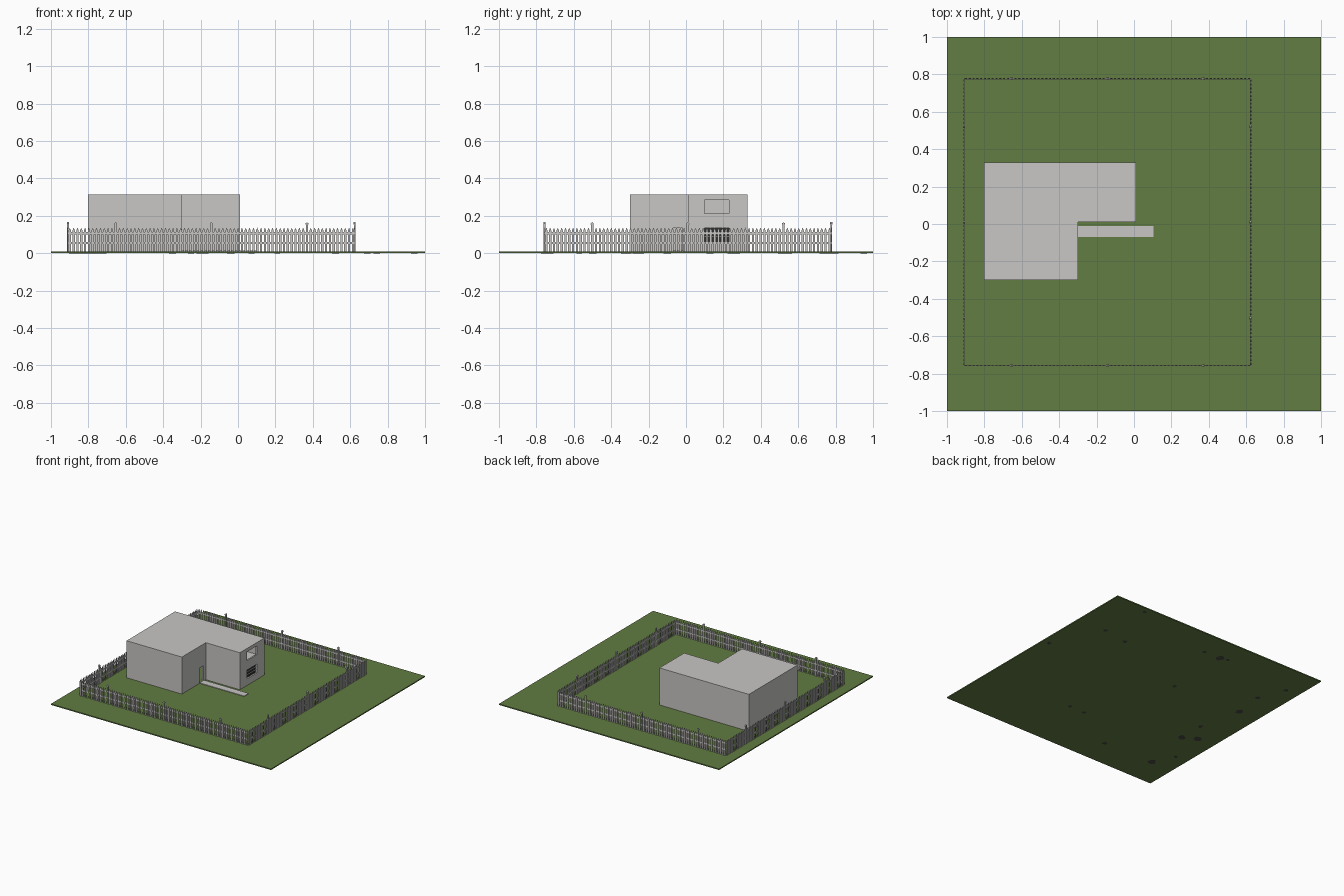
import bpy, bmesh, math, random
from mathutils import Matrix, Vector

if "Cube" in bpy.data.objects:
    bpy.data.objects.remove(bpy.data.objects["Cube"])

random.seed(4)


def material(name, rgb):
    m = bpy.data.materials.new(name)
    m.diffuse_color = (*rgb, 1)
    m.use_nodes = True
    m.node_tree.nodes["Principled BSDF"].inputs["Base Color"].default_value = m.diffuse_color
    return m


GRASS = material("grass_green", (0.122, 0.205, 0.054))
GREY = material("light_grey", (0.58, 0.57, 0.56))
DARK = material("dark_grey", (0.03, 0.03, 0.03))
STONE = material("stone_grey", (0.07, 0.075, 0.06))


def finish(bm, name, mat):
    bmesh.ops.recalc_face_normals(bm, faces=bm.faces)
    me = bpy.data.meshes.new(name)
    bm.to_mesh(me)
    bm.free()
    me.materials.append(mat)
    ob = bpy.data.objects.new(name, me)
    bpy.context.collection.objects.link(ob)
    return ob


def add_box(bm, lo, hi):
    lo, hi = Vector(lo), Vector(hi)
    mat = Matrix.Translation((lo + hi) / 2) @ Matrix.Diagonal((*(hi - lo), 1))
    bmesh.ops.create_cube(bm, size=1, matrix=mat)


def add_prism(bm, points, offset):
    face = bm.faces.new([bm.verts.new(p) for p in points])
    res = bmesh.ops.extrude_face_region(bm, geom=[face])
    verts = [v for v in res["geom"] if isinstance(v, bmesh.types.BMVert)]
    bmesh.ops.translate(bm, verts=verts, vec=offset)


def box(name, lo, hi, mat):
    bm = bmesh.new()
    add_box(bm, lo, hi)
    return finish(bm, name, mat)


G = 0.009  # top of the lawn

# Lawn slab and the path to the door
box("lawn", (-1, -1, 0), (1, 1, G), GRASS)
box("path", (-0.30, -0.07, G - 0.002), (0.105, -0.012, G + 0.005), GREY)

# Stones showing on the underside of the slab
bm = bmesh.new()
spots = [(-.82, .26), (-.74, -.32), (-.84, -.26), (-.19, .78), (-.80, -.74),
         (-.79, .51), (.52, .51), (.74, .55), (.07, -.50), (.94, .13),
         (-.20, .24), (-.74, -.10), (-.35, -.76), (.21, -.50), (-.04, .78),
         (-.25, .80), (-.88, .73), (.69, .95), (-.89, -.57)]
for i, (x, y) in enumerate(spots):
    r = 0.035 if i < 5 else 0.02
    pts = []
    for k in range(7):
        a, s = k * math.tau / 7, r * random.uniform(0.7, 1.1)
        pts.append((x + s * math.cos(a), y + s * math.sin(a), -0.0005))
    add_prism(bm, pts, (0, 0, 0.001))
finish(bm, "underside_stones", STONE)

# House: hollow L-shaped shell, open at the bottom
plan = [(-.803, -.30), (-.30, -.30), (-.30, .01), (.01, .01), (.01, .33), (-.803, .33)]
bm = bmesh.new()
add_prism(bm, [(x, y, G) for x, y in plan], (0, 0, 0.313 - G))
bm.faces.ensure_lookup_table()
bottom = [f for f in bm.faces if all(v.co.z < G + 0.001 for v in f.verts)]
house = None
bmesh.ops.recalc_face_normals(bm, faces=bm.faces)
bmesh.ops.delete(bm, geom=bottom, context='FACES_ONLY')
house = finish(bm, "house", GREY)
sol = house.modifiers.new("walls", 'SOLIDIFY')
sol.thickness, sol.offset, sol.use_even_offset = 0.012, -1, True

# Door and window openings
WY = (0.10, 0.23)
openings = {"door": ((-.34, -.07, 0), (-.26, -.02, .135)),
            "upper_window": ((-.03, WY[0], .213), (.05, WY[1], .285)),
            "lower_window": ((-.03, WY[0], .063), (.05, WY[1], .135))}
for name, (lo, hi) in openings.items():
    cutter = box(name + "_cutter", lo, hi, GREY)
    cutter.hide_render = True
    cutter.display_type = 'WIRE'
    mod = house.modifiers.new(name, 'BOOLEAN')
    mod.operation, mod.object, mod.solver = 'DIFFERENCE', cutter, 'EXACT'

# Upper storey floor inside
bm = bmesh.new()
add_box(bm, (-.79, .02, .155), (0, .32, .165))
finish(bm, "upper_floor", GREY)

# Lower window: dark pane with thin slats
box("lower_window_pane", (-.008, WY[0], .063), (-.003, WY[1], .135), DARK)
bm = bmesh.new()
for k in range(1, 3):
    z = .063 + k * .024
    add_box(bm, (-.003, WY[0], z - .0015), (.003, WY[1], z + .0015))
finish(bm, "lower_window_slats", GREY)

# Fence: four identical sides, each with three sections
HALF, SECTIONS, PICKETS = 0.767, 3, 75
CENTRE = Matrix.Translation((-0.1425, 0.01, 0))


def fence_side(name, angle):
    bm = bmesh.new()
    pitch = 2 * HALF / PICKETS
    w = 0.006
    for k in range(PICKETS):
        x = -HALF + (k + 0.5) * pitch
        profile = [(x - w, G), (x + w, G), (x + w, .122), (x, .136), (x - w, .122)]
        add_prism(bm, [(px, -HALF - .003, z) for px, z in profile], (0, .004, 0))
    for z in (.055, .107):
        add_box(bm, (-HALF, -HALF + .001, z - .006), (HALF, -HALF + .004, z + .006))
    for k in range(SECTIONS):
        x = -HALF + (k + 0.5) * 2 * HALF / SECTIONS
        add_box(bm, (x - .006, -HALF - .004, G), (x + .006, -HALF + .005, .152))
        cap = [(x - .008, .152), (x + .008, .152), (x + .008, .159), (x, .166), (x - .008, .159)]
        add_prism(bm, [(px, -HALF - .005, z) for px, z in cap], (0, .011, 0))
    bm.transform(CENTRE @ Matrix.Rotation(angle, 4, 'Z'))
    finish(bm, name, GREY)


for i, side in enumerate(("front", "right", "back", "left")):
    fence_side("fence_" + side, i * math.pi / 2)
